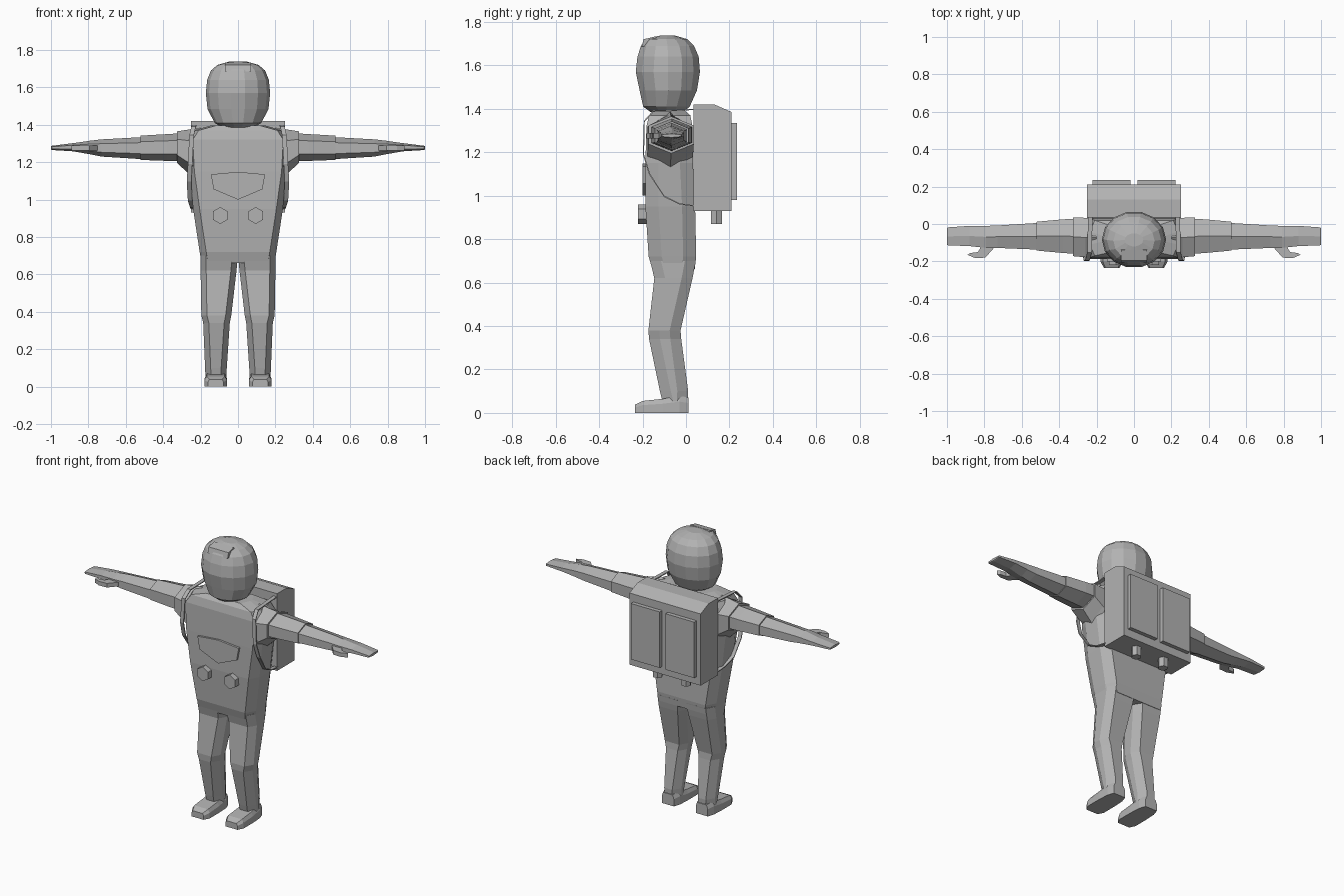
import bpy, bmesh, math
from mathutils import Vector

suit = bpy.data.materials.new("suit_grey")
suit.diffuse_color = (0.45, 0.45, 0.45, 1)


def make(name, verts, faces, smooth=None):
    me = bpy.data.meshes.new(name)
    me.from_pydata(verts, [], faces)
    bm = bmesh.new()
    bm.from_mesh(me)
    bmesh.ops.recalc_face_normals(bm, faces=bm.faces)
    bm.to_mesh(me)
    bm.free()
    me.materials.append(suit)
    ob = bpy.data.objects.new(name, me)
    bpy.context.collection.objects.link(ob)
    return ob


def loft(name, rings):
    """Skin equal-length rings and cap both ends."""
    n = len(rings[0])
    verts = [p for r in rings for p in r]
    faces = [(i * n + j, i * n + (j + 1) % n, (i + 1) * n + (j + 1) % n, (i + 1) * n + j)
             for i in range(len(rings) - 1) for j in range(n)]
    faces += [tuple(range(n)), tuple(range(len(verts) - n, len(verts)))]
    return make(name, verts, faces)


def prism(name, pts, axis, a, b):
    """Extrude a 2D outline along axis 0, 1 or 2 from a to b."""
    def put(p, d):
        q = list(p)
        q.insert(axis, d)
        return tuple(q)
    return loft(name, [[put(p, a) for p in pts], [put(p, b) for p in pts]])


def octagon(z, x0, x1, y0, y1, cx, cy):
    return [(x0 + cx, y0, z), (x1 - cx, y0, z), (x1, y0 + cy, z), (x1, y1 - cy, z),
            (x1 - cx, y1, z), (x0 + cx, y1, z), (x0, y1 - cy, z), (x0, y0 + cy, z)]


def ngon(cx, cy, r, n, turn=0.0):
    return [(cx + r * math.cos(turn + math.tau * i / n),
             cy + r * math.sin(turn + math.tau * i / n)) for i in range(n)]


def mirrored(ob):
    """Reflect a right-hand part to the left."""
    m = ob.modifiers.new("Mirror", 'MIRROR')
    m.use_mirror_merge = False
    return ob


# torso: (z, half width, front, back, corner cut)
loft("torso", [octagon(z, -w, w, f, b, c, 0.06) for z, w, f, b, c in [
    (0.66, 0.195, -0.155, 0.04, 0.035), (0.72, 0.205, -0.172, 0.047, 0.035),
    (0.95, 0.24, -0.187, 0.042, 0.035), (1.15, 0.258, -0.187, 0.032, 0.025),
    (1.32, 0.262, -0.182, 0.03, 0.02), (1.37, 0.235, -0.17, 0.02, 0.025),
    (1.395, 0.15, -0.15, -0.01, 0.03)]])

# legs: (z, inner x, outer x, front, back)
mirrored(loft("leg", [octagon(z, a, b, f, k, 0.03, 0.05) for z, a, b, f, k in [
    (0.70, 0.0, 0.2, -0.165, 0.045), (0.62, 0.008, 0.2, -0.146, 0.03),
    (0.38, 0.036, 0.196, -0.173, -0.025), (0.34, 0.044, 0.186, -0.17, -0.022),
    (0.10, 0.06, 0.176, -0.12, 0.01), (0.05, 0.062, 0.174, -0.108, 0.008)]]))

# boots, lofted from heel to toe: (y, half width, top height)
mirrored(loft("boot", [
    [(0.119 - w, y, 0), (0.119 + w, y, 0), (0.119 + w, y, h * 0.65),
     (0.119 + w * 0.8, y, h), (0.119 - w * 0.8, y, h), (0.119 - w, y, h * 0.65)]
    for y, w, h in [(0.012, 0.042, 0.07), (-0.03, 0.056, 0.08), (-0.105, 0.06, 0.065),
                    (-0.2, 0.06, 0.055), (-0.235, 0.042, 0.038)]]))


def hexagon(x, y0, y1, z0, z1):
    h, m = (z1 - z0) * 0.25, (y0 + y1) / 2
    return [(x, m, z0), (x, y1, z0 + h), (x, y1, z1 - h),
            (x, m, z1), (x, y0, z1 - h), (x, y0, z0 + h)]


# shoulder sleeve, arm and glove
mirrored(loft("shoulder_sleeve", [hexagon(*r) for r in [
    (0.2, -0.175, 0.03, 1.08, 1.385), (0.26, -0.178, 0.033, 1.135, 1.375),
    (0.325, -0.172, 0.036, 1.195, 1.365)]]))
mirrored(loft("arm", [hexagon(*r) for r in [
    (0.3, -0.16, 0.028, 1.205, 1.355), (0.38, -0.155, 0.025, 1.207, 1.35),
    (0.52, -0.142, 0.012, 1.212, 1.342)]]))
mirrored(loft("forearm_and_glove", [hexagon(*r) for r in [
    (0.51, -0.137, 0.006, 1.216, 1.334), (0.73, -0.128, -0.008, 1.23, 1.322),
    (0.79, -0.128, -0.01, 1.242, 1.315), (0.88, -0.118, -0.01, 1.258, 1.302),
    (0.995, -0.114, -0.018, 1.265, 1.288), (1.0, -0.11, -0.022, 1.268, 1.284)]]))
mirrored(prism("thumb", [(0.74, -0.11), (0.755, -0.135), (0.795, -0.18), (0.85, -0.182),
                         (0.89, -0.165), (0.875, -0.155), (0.835, -0.15), (0.81, -0.11)],
               2, 1.262, 1.288))

# helmet: (z, half width, front, back)
N = 14
rings = []
for z, w, f, b in [(1.385, 0.085, -0.165, -0.01), (1.41, 0.125, -0.2, 0.02),
                   (1.485, 0.163, -0.217, 0.054), (1.57, 0.172, -0.235, 0.068),
                   (1.64, 0.165, -0.227, 0.062), (1.69, 0.145, -0.21, 0.04),
                   (1.72, 0.11, -0.19, 0.01), (1.737, 0.05, -0.12, -0.05)]:
    c, r = (f + b) / 2, (b - f) / 2
    rings.append([(w * math.sin(t), c - r * math.cos(t), z)
                  for t in (math.tau * (i + 0.5) / N for i in range(N))])
loft("helmet", rings)
# brow rim over the visor
prism("visor_brow", [(-0.205, 1.685), (-0.195, 1.72), (-0.14, 1.733), (-0.12, 1.70)],
      0, -0.07, 0.07)

# life-support pack with sloped rear top edge
prism("backpack", [(0.035, 0.93), (0.21, 0.93), (0.21, 1.385), (0.13, 1.42), (0.035, 1.42)],
      0, -0.25, 0.25)
mirrored(prism("backpack_panel", [(0.02, 0.98), (0.222, 0.98), (0.222, 1.335), (0.02, 1.335)],
               1, 0.2, 0.235))
mirrored(prism("pack_nozzle", ngon(0.1, 0.14, 0.03, 6), 2, 0.87, 0.94))

# chest pocket and hexagonal dials
prism("chest_pocket", [(-0.145, 1.135), (-0.13, 1.055), (0, 1.0), (0.13, 1.055),
                       (0.145, 1.135), (0, 1.148)], 1, -0.2, -0.17)
mirrored(prism("chest_dial", ngon(0.095, 0.915, 0.045, 6, math.pi / 6), 1, -0.22, -0.17))

# shoulder straps: thin ribbon running from the pack over the shoulder and under the arm
path = [(0.235, 0.04, 1.395), (0.235, -0.03, 1.39), (0.238, -0.15, 1.385), (0.248, -0.19, 1.34),
        (0.256, -0.193, 1.19), (0.262, -0.165, 1.1), (0.256, -0.1, 1.0), (0.245, -0.03, 0.965),
        (0.24, 0.04, 0.955)]
mid = Vector((0, -0.05, 1.18))
strap = []
for x, y, z in path:
    d = (Vector((0, y, z)) - mid).normalized() * 0.006
    strap.append([(x - 0.012, y, z), (x + 0.012, y, z),
                  (x + 0.012, y + d.y, z + d.z), (x - 0.012, y + d.y, z + d.z)])
mirrored(loft("shoulder_strap", strap))
